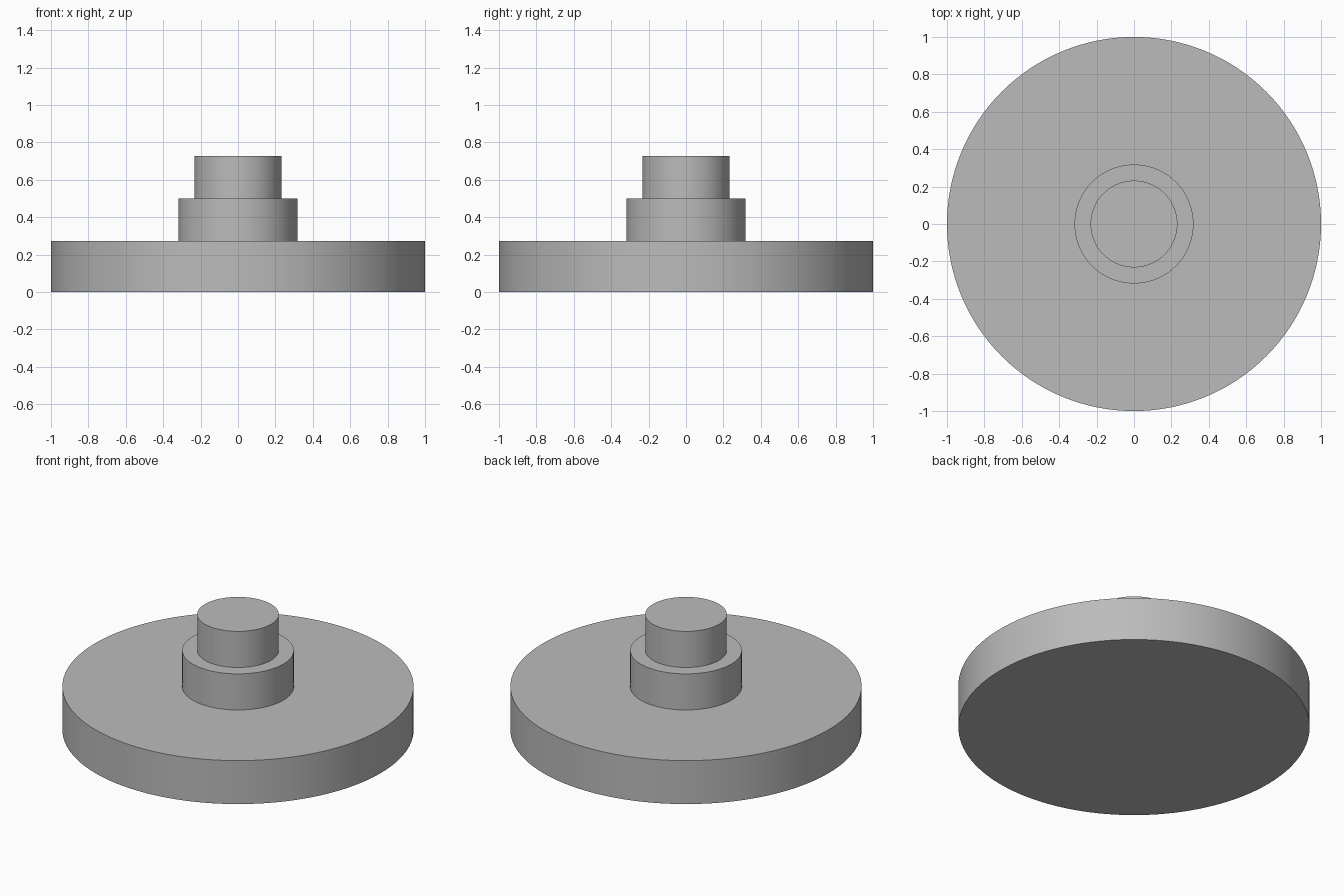
import bpy
import bmesh
import math

cube = bpy.data.objects.get("Cube")
if cube:
    bpy.data.objects.remove(cube, do_unlink=True)

# Plain grey material
grey = bpy.data.materials.new("plain_grey")
grey.use_nodes = True
colour = (0.5, 0.5, 0.5, 1)
grey.diffuse_color = colour
grey.node_tree.nodes["Principled BSDF"].inputs["Base Color"].default_value = colour

# Half profile (radius, height): wide disc, hub, narrow boss
profile = [(0, 0), (1, 0), (1, 0.273), (0.318, 0.273), (0.318, 0.5),
           (0.232, 0.5), (0.232, 0.727), (0, 0.727)]

# Revolve the profile into one closed solid
bm = bmesh.new()
verts = [bm.verts.new((r, 0, z)) for r, z in profile]
edges = [bm.edges.new(pair) for pair in zip(verts, verts[1:])]
bmesh.ops.spin(bm, geom=verts + edges, cent=(0, 0, 0), axis=(0, 0, 1),
               angle=math.tau, steps=128)
bmesh.ops.remove_doubles(bm, verts=bm.verts, dist=0.0001)
bmesh.ops.recalc_face_normals(bm, faces=bm.faces)
mesh = bpy.data.meshes.new("stepped_disc")
bm.to_mesh(mesh)
bm.free()
mesh.materials.append(grey)

disc = bpy.data.objects.new("stepped_disc", mesh)
bpy.context.collection.objects.link(disc)

# Smooth round walls with crisp rims
bpy.ops.object.select_all(action="DESELECT")
disc.select_set(True)
bpy.context.view_layer.objects.active = disc
bpy.ops.object.shade_smooth_by_angle(angle=math.radians(30))
